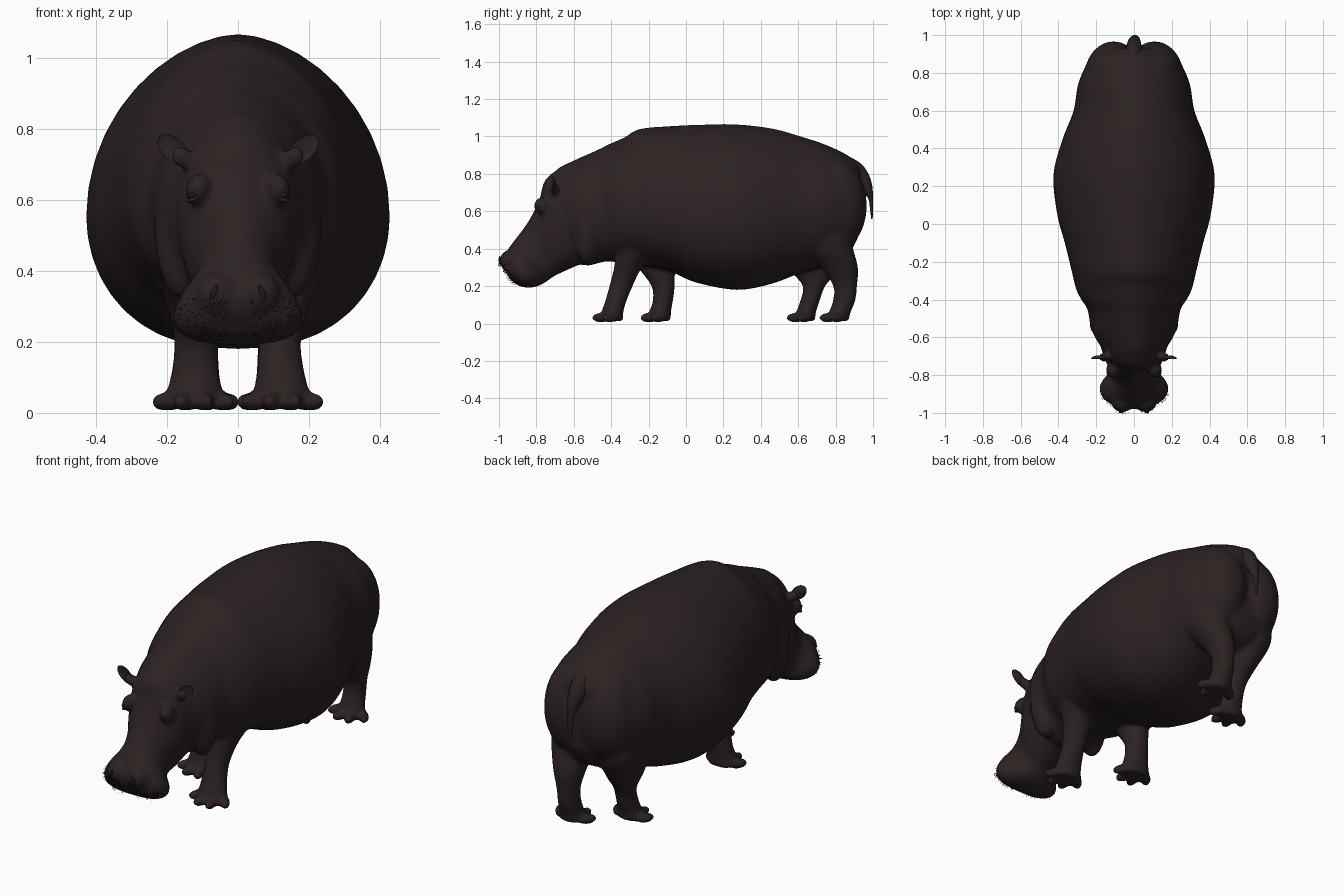
import bpy, bmesh, random
from math import sin, cos, tau, radians, copysign
from mathutils import Matrix, Vector
from mathutils.bvhtree import BVHTree

cube = bpy.data.objects.get("Cube")
if cube:
    bpy.data.objects.remove(cube)
random.seed(4)


def material(name, color):
    m = bpy.data.materials.new(name)
    m.use_nodes = True
    m.diffuse_color = color
    m.node_tree.nodes["Principled BSDF"].inputs["Base Color"].default_value = color
    m.node_tree.nodes["Principled BSDF"].inputs["Roughness"].default_value = 0.7
    return m


skin = material("dark brown skin", (0.025, 0.016, 0.016, 1))
dark = material("near black brown", (0.014, 0.009, 0.009, 1))


def make_object(name, bm, mat):
    bmesh.ops.recalc_face_normals(bm, faces=bm.faces)
    for f in bm.faces:
        f.smooth = True
    mesh = bpy.data.meshes.new(name)
    bm.to_mesh(mesh)
    bm.free()
    mesh.materials.append(mat)
    ob = bpy.data.objects.new(name, mesh)
    bpy.context.collection.objects.link(ob)
    return ob


def spline(rings, steps=5):
    """Smoothly interpolate between the given cross-sections."""
    out = []
    for i in range(len(rings) - 1):
        a, b, c, d = (rings[max(0, min(len(rings) - 1, i + k))] for k in (-1, 0, 1, 2))
        for j in range(steps):
            t = j / steps
            out.append([q + 0.5 * t * (r - p + t * (2*p - 5*q + 4*r - s + t * (3*(q - r) + s - p)))
                        for p, q, r, s in zip(a, b, c, d)])
    return out + [list(rings[-1])]


def loft(bm, rings, upper=1.0, lower=1.0, sides=40):
    """Ring: y, z of one edge; y, z of the opposite edge; half width; widest point; centre x."""
    loops = []
    for y1, z1, y2, z2, w, f, cx in spline(rings):
        loop = []
        for i in range(sides):
            c, s = cos(tau * i / sides), sin(tau * i / sides)
            k = f + s * (1 - f if s > 0 else f)
            x = cx + w * copysign(abs(c) ** (upper if s > 0 else lower), c)
            loop.append(bm.verts.new((x, y2 + (y1 - y2) * k, z2 + (z1 - z2) * k)))
        loops.append(loop)
    for a, b in zip(loops, loops[1:]):
        for i in range(sides):
            j = (i + 1) % sides
            bm.faces.new((a[i], a[j], b[j], b[i]))
    bm.faces.new(loops[0])
    bm.faces.new(loops[-1])


def blob(bm, place, size, turn=0.0, axis='Y'):
    m = Matrix.Translation(place) @ Matrix.Rotation(radians(turn), 4, axis)
    return bmesh.ops.create_uvsphere(bm, u_segments=24, v_segments=14, radius=1,
                                     matrix=m @ Matrix.Diagonal((*size, 1)))["verts"]


hide = bmesh.new()

# Barrel body and neck: top y, z, bottom y, z, half width, widest height
body = [(.935, .825, .92, .46, .15, .5), (.88, .89, .86, .36, .235, .5),
        (.75, .955, .74, .31, .295, .48), (.60, 1.005, .60, .265, .32, .45),
        (.45, 1.045, .45, .21, .378, .43), (.25, 1.066, .27, .18, .427, .42),
        (.05, 1.062, .05, .22, .407, .41), (-.10, 1.055, -.10, .285, .367, .39),
        (-.25, 1.04, -.25, .31, .33, .4), (-.33, .995, -.35, .325, .308, .42),
        (-.41, .96, -.39, .33, .28, .45), (-.47, .93, -.44, .33, .246, .45),
        (-.59, .877, -.52, .31, .228, .45), (-.68, .835, -.58, .32, .19, .45)]
loft(hide, [r + (0,) for r in body], 1.15, .82)

# Head, narrow at the snout and broad at the muzzle
head = [(-.68, .83, -.48, .36, .19, .5), (-.755, .765, -.56, .32, .172, .5),
        (-.785, .66, -.66, .275, .15, .5), (-.835, .56, -.71, .25, .12, .5),
        (-.89, .48, -.74, .228, .125, .44), (-.94, .415, -.78, .205, .172, .4),
        (-.968, .365, -.83, .192, .182, .37), (-.98, .32, -.885, .198, .148, .38),
        (-.972, .285, -.93, .225, .088, .45)]
loft(hide, [r + (0,) for r in head], 1.08, .72)

# Paired masses: rump, jowls, brows, ear roots, nose
for s in (-1, 1):
    blob(hide, (s * .108, .78, .63), (.155, .188, .255))
    blob(hide, (s * .157, -.53, .52), (.078, .075, .2))
    blob(hide, (s * .113, -.772, .63), (.036, .042, .046), s * -15)
    blob(hide, (s * .158, -.705, .72), (.03, .026, .034), s * 48)
    blob(hide, (s * .062, -.938, .335), (.06, .06, .06), s * -20)

# Legs: height, front y, back y, centre x, half width
front_top = [(.42, -.37, -.15, .155, .092), (.56, -.35, -.14, .17, .09)]
hind_top = [(.42, .61, .89, .14, .11), (.56, .63, .88, .14, .1)]
legs = {
    "left_front": (1, -.415, [(.012, -.455, -.335, .125, .086), (.06, -.452, -.335, .123, .078),
                              (.12, -.432, -.318, .12, .067), (.2, -.41, -.285, .118, .06),
                              (.3, -.385, -.235, .128, .072)] + front_top),
    "right_front": (-1, -.158, [(.012, -.2, -.08, .125, .086), (.06, -.197, -.08, .123, .078),
                                (.12, -.178, -.07, .12, .067), (.2, -.185, -.06, .118, .062),
                                (.3, -.26, -.07, .128, .072)] + front_top),
    "left_hind": (1, .8, [(.012, .765, .87, .113, .074), (.06, .765, .88, .112, .067),
                          (.12, .785, .905, .11, .058), (.2, .787, .915, .112, .058),
                          (.3, .72, .92, .122, .08)] + hind_top),
    "right_hind": (-1, .625, [(.012, .59, .69, .113, .074), (.06, .59, .695, .112, .067),
                              (.12, .61, .715, .11, .058), (.2, .625, .745, .112, .058),
                              (.29, .565, .82, .122, .08)] + hind_top),
}
for side, foot_y, rings in legs.values():
    loft(hide, [(b, z, f, z, w, .5, side * x) for z, f, b, x, w in rings])
    foot_x = rings[0][3]
    # Four splayed toes
    for off, fwd in ((-.083, .004), (-.03, .052), (.03, .052), (.083, .004)):
        blob(hide, (side * foot_x + off, foot_y - fwd + .01, .031),
             (.026, .05, .027), off * 420, 'Z')

tree = BVHTree.FromBMesh(hide)
ob = make_object("body_head_and_legs", hide, skin)
fuse = ob.modifiers.new("fuse", 'REMESH')
fuse.mode = 'VOXEL'
fuse.voxel_size = .01
fuse.use_smooth_shade = True
soften = ob.modifiers.new("soften", 'SMOOTH')
soften.factor = .5
soften.iterations = 12

# Cupped ears, eyes with lids, and nostrils
for s, side in ((1, "left"), (-1, "right")):
    bm = bmesh.new()
    for v in blob(bm, (0, 0, 0), (.032, .02, .054)):
        if v.co.y < 0:
            v.co.y *= -.4
    bm.transform(Matrix.Translation((s * .182, -.715, .742)) @ Matrix.Rotation(radians(s * 48), 4, 'Y'))
    make_object(side + "_ear", bm, skin)

    bm = bmesh.new()
    blob(bm, (s * .126, -.791, .614), (.017, .017, .013))
    make_object(side + "_eye", bm, dark)

    bm = bmesh.new()
    blob(bm, (s * .124, -.79, .626), (.022, .02, .008), s * 18)
    blob(bm, (s * .124, -.789, .602), (.021, .018, .007), s * 18)
    make_object(side + "_eyelids", bm, skin)

    bm = bmesh.new()
    hit, normal, _, _ = tree.ray_cast(Vector((s * .068, -1.5, .34)), Vector((0, 1, 0)))
    blob(bm, hit, (.008, .005, .024), s * -25)
    make_object(side + "_nostril", bm, dark)

# Drooping tail, broad at the root
bm = bmesh.new()
tail = [(.86, .9, .84, .76, .05, .5, 0), (.935, .855, .89, .74, .046, .5, 0),
        (.975, .8, .93, .72, .038, .5, 0), (.995, .74, .955, .69, .03, .5, .003),
        (1.0, .67, .976, .665, .018, .5, .005), (1.0, .61, .984, .61, .014, .5, .005),
        (.998, .56, .99, .56, .008, .5, .005)]
loft(bm, tail, sides=16)
make_object("tail", bm, skin)

# Short bristles on the muzzle
bm = bmesh.new()
for _ in range(150):
    start = Vector((random.choice((-1, 1)) * random.uniform(.03, .175), -1.5, random.uniform(.215, .325)))
    hit, normal, _, _ = tree.ray_cast(start, Vector((0, 1, 0)))
    if hit is None or hit.y > -.8:
        continue
    if normal.y > 0:
        normal = -normal
    turn = normal.to_track_quat('Z', 'Y').to_matrix().to_4x4()
    bmesh.ops.create_cone(bm, segments=3, radius1=.0011, radius2=.0003, depth=.022,
                          matrix=Matrix.Translation(hit + normal * .002) @ turn)
make_object("muzzle_bristles", bm, dark)
